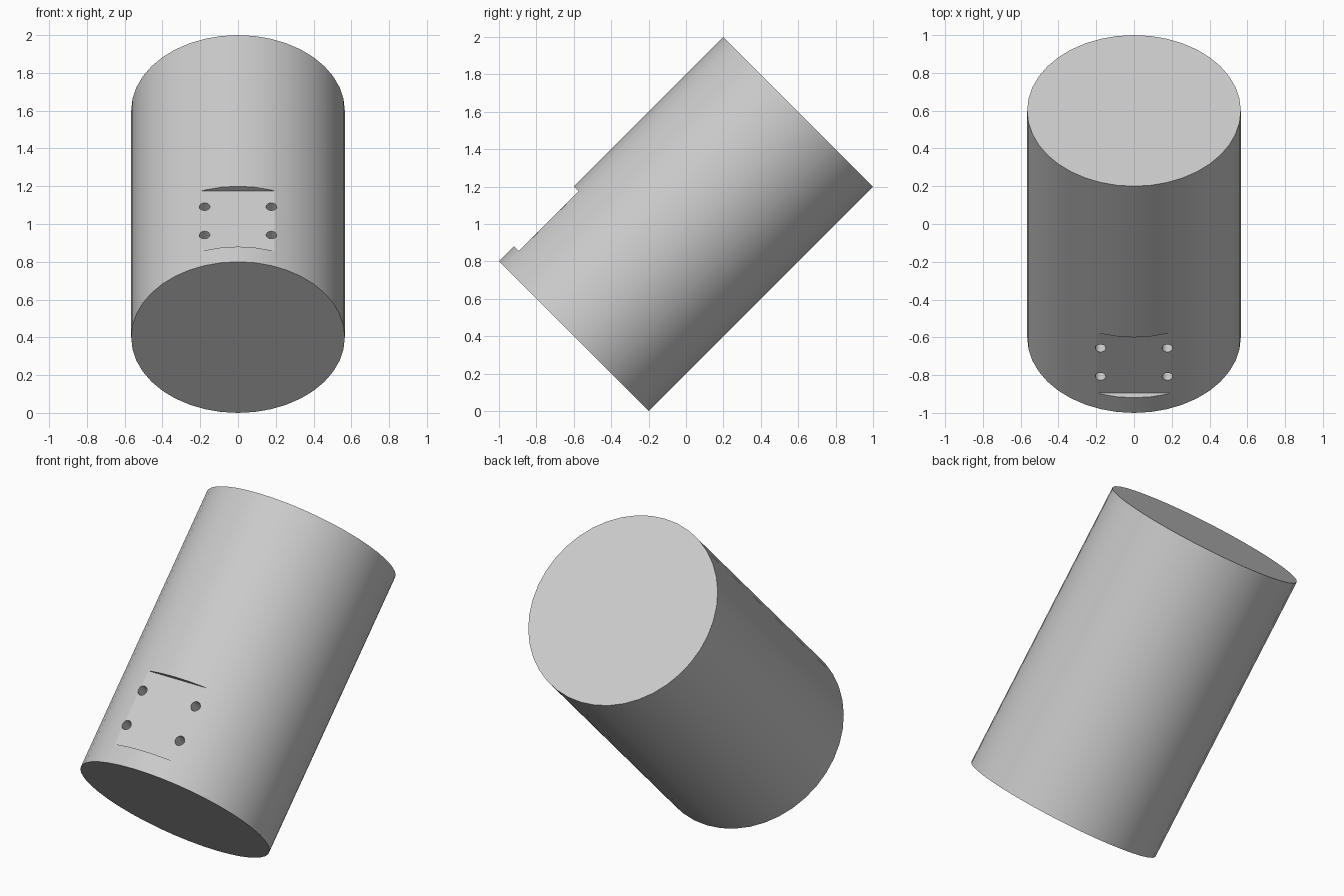
import bpy
import math
from mathutils import Matrix

cube = bpy.data.objects.get("Cube")
if cube:
    bpy.data.objects.remove(cube, do_unlink=True)

RADIUS, LENGTH = 0.8 / math.sqrt(2), 1.2 * math.sqrt(2)
FLAT = 0.53                          # distance of the milled flat from the axis
FLAT_LOW, FLAT_HIGH = -0.735, -0.283  # extent of the flat along the axis

grey = bpy.data.materials.new("plain grey")
grey.use_nodes = True
grey.diffuse_color = (0.6, 0.6, 0.6, 1)
grey.node_tree.nodes["Principled BSDF"].inputs["Base Color"].default_value = (0.6, 0.6, 0.6, 1)


def cylinder(name, radius, depth, sides, location=(0, 0, 0), rotation=(0, 0, 0)):
    bpy.ops.mesh.primitive_cylinder_add(vertices=sides, radius=radius, depth=depth,
                                        location=location, rotation=rotation)
    obj = bpy.context.object
    obj.name = name
    obj.data.materials.append(grey)
    return obj


def cut(target, cutter):
    cutter.hide_render = True
    mod = target.modifiers.new("cut", "BOOLEAN")
    mod.operation = "DIFFERENCE"
    mod.solver = "EXACT"
    mod.object = cutter
    bpy.context.view_layer.objects.active = target
    bpy.ops.object.modifier_apply(modifier=mod.name)
    bpy.data.objects.remove(cutter, do_unlink=True)


# Solid round body, upright while it is being machined
body = cylinder("cylinder_body", RADIUS, LENGTH, 40)

# Shallow flat milled into the front of the body
bpy.ops.mesh.primitive_cube_add(size=1, location=(0, -FLAT - 0.1, (FLAT_LOW + FLAT_HIGH) / 2))
pocket = bpy.context.object
pocket.name = "flat_cutter"
pocket.scale = (0.8, 0.2, FLAT_HIGH - FLAT_LOW)
pocket.data.materials.append(grey)
cut(body, pocket)

# Four blind screw holes at the corners of the flat
for x in (-0.177, 0.177):
    for z in (-0.612, -0.4):
        cut(body, cylinder("hole_cutter", 0.028, 0.24, 32,
                           (x, -FLAT, z), (math.pi / 2, 0, 0)))

# Tilt the body backwards and rest its lower rim on the ground
body.data.transform(Matrix.Translation((0, 0, 1)) @ Matrix.Rotation(-math.pi / 4, 4, "X"))
bpy.ops.object.select_all(action="DESELECT")
body.select_set(True)
bpy.context.view_layer.objects.active = body
bpy.ops.object.shade_smooth_by_angle(angle=math.radians(15))
